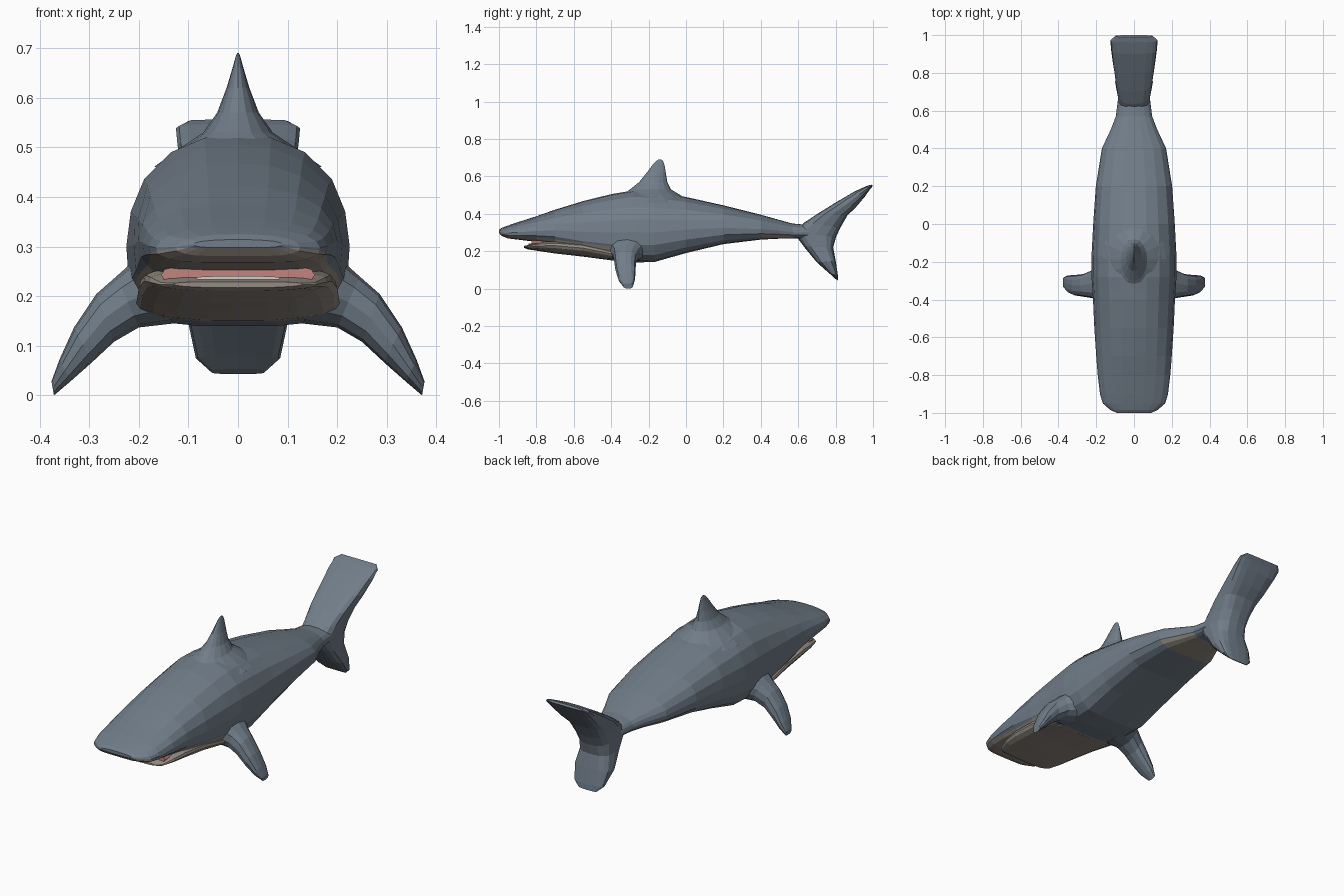
import bpy, bmesh, math
from mathutils import Vector

if "Cube" in bpy.data.objects:
    bpy.data.objects.remove(bpy.data.objects["Cube"])


def material(name, rgb):
    m = bpy.data.materials.new(name)
    m.diffuse_color = (*rgb, 1)
    m.use_nodes = True
    m.node_tree.nodes["Principled BSDF"].inputs["Base Color"].default_value = m.diffuse_color
    return m


SLATE = material("slate grey skin", (0.165, 0.205, 0.25))
BELLY = material("pale belly", (0.30, 0.265, 0.23))
PINK = material("mouth pink", (0.55, 0.23, 0.21))
TOOTH = material("tooth white", (0.65, 0.62, 0.58))


def loft(name, rings, mats, paint=None, cuts=()):
    """Skin a list of closed rings, cap the ends, cut colour lines and paint faces by a rule."""
    bm = bmesh.new()
    rows = [[bm.verts.new(p) for p in ring] for ring in rings]
    n = len(rows[0])
    for a, b in zip(rows, rows[1:]):
        for i in range(n):
            j = (i + 1) % n
            bm.faces.new((a[i], a[j], b[j], b[i]))
    bm.faces.new(rows[0])
    bm.faces.new(rows[-1])
    for co, no in cuts:
        geom = bm.verts[:] + bm.edges[:] + bm.faces[:]
        bmesh.ops.bisect_plane(bm, geom=geom, plane_co=co, plane_no=no, dist=1e-5)
    bmesh.ops.recalc_face_normals(bm, faces=bm.faces[:])
    if paint:
        for f in bm.faces:
            f.material_index = paint(f.calc_center_median())
    me = bpy.data.meshes.new(name)
    bm.to_mesh(me)
    bm.free()
    for m in mats:
        me.materials.append(m)
    ob = bpy.data.objects.new(name, me)
    bpy.context.collection.objects.link(ob)
    return ob


def oval(c, u, v, power=1.0, n=16):
    """Rounded ring around c with half axes u and v; lower power is boxier."""
    c, u, v = Vector(c), Vector(u), Vector(v)
    ring = []
    for i in range(n):
        t = 2 * math.pi * i / n
        a, b = math.cos(t), math.sin(t)
        ring.append(c + u * math.copysign(abs(a) ** power, a)
                    + v * math.copysign(abs(b) ** power, b))
    return ring


# Half cross-section (width fraction, height fraction), top to bottom
HALF = [(0, 1), (.3, .985), (.6, .91), (.84, .77), (.96, .6), (1, .42),
        (.98, .24), (.86, .1), (.68, .02), (.35, 0), (0, 0)]


def section(y, hw, zb, zt, flip=False):
    pts = HALF + [(-x, z) for x, z in HALF[-2:0:-1]]
    return [(x * hw, y, zb + (zt - zb) * (1 - z if flip else z)) for x, z in pts]


# Body: y, half width, underside, back
body = [(-1, .09, .298, .314), (-.985, .125, .281, .325), (-.95, .165, .268, .338),
        (-.9, .18, .262, .355), (-.8, .192, .25, .387), (-.7, .2, .232, .422),
        (-.55, .21, .185, .468), (-.4, .217, .152, .505), (-.28, .225, .14, .525),
        (-.17, .225, .142, .52), (0, .216, .19, .49), (.2, .202, .238, .445),
        (.4, .17, .262, .395), (.5, .123, .267, .367), (.57, .096, .268, .348),
        (.66, .085, .27, .34)]


def body_paint(c):
    front = c.y < -.37 and c.z < .29 - .12 * (c.y + .93)
    rear = .42 < c.y < .57 and c.z < .285
    return 1 if front or rear else 0


loft("body", [section(*s) for s in body], [SLATE, BELLY], body_paint,
     cuts=[((0, -.93, .29), (0, .12, 1)), ((0, -.37, 0), (0, 1, 0))])

# Lower jaw
jaw = [(-.865, .13, .217, .229), (-.845, .158, .21, .233), (-.78, .18, .2, .25),
       (-.7, .19, .188, .26), (-.55, .2, .171, .25), (-.39, .205, .15, .21)]
loft("lower_jaw", [section(*s, flip=True) for s in jaw], [BELLY])

# Mouth lining and teeth strip
loft("mouth_lining", [oval((0, y, .243), (.155, 0, 0), (0, 0, .02), .6)
                      for y in (-.825, -.6)], [PINK])
loft("teeth", [oval((0, y, .236), (.085, 0, 0), (0, 0, .0045), .6)
               for y in (-.842, -.78)], [TOOTH])

# Dorsal fin: height, leading y, trailing y, half width
dorsal = [(.46, -.4, .03, .17), (.5, -.345, -.03, .115), (.53, -.3, -.08, .07),
          (.57, -.25, -.1, .042), (.62, -.21, -.108, .023), (.66, -.18, -.115, .011),
          (.682, -.16, -.122, .005), (.69, -.148, -.132, .002)]
loft("dorsal_fin", [oval((0, (a + b) / 2, z), (w, 0, 0), (0, (b - a) / 2, 0))
                    for z, a, b, w in dorsal], [SLATE])

# Tail fluke: leading (y, z), trailing (y, z), half width, bottom to top
fluke = [((.797, .053), (.814, .043), .055), ((.77, .078), (.812, .072), .085),
         ((.70, .14), (.8, .15), .1), ((.63, .225), (.787, .22), .088),
         ((.575, .3), (.802, .275), .086), ((.635, .355), (.825, .325), .09),
         ((.70, .398), (.862, .39), .1), ((.8, .46), (.908, .435), .112),
         ((.9, .519), (.955, .49), .122), ((.962, .547), (.983, .53), .125),
         ((.99, .556), (1, .55), .1)]
rings = []
for (ay, az), (by, bz), w in fluke:
    rings.append(oval((0, (ay + by) / 2, (az + bz) / 2), (w, 0, 0),
                      (0, (by - ay) / 2, (bz - az) / 2), .65))
loft("tail_fluke", rings, [SLATE])

# Side fins: upper (x, z), lower (x, z), leading y, trailing y
flipper = [((.2, .28), (.13, .145), -.42, -.2), ((.245, .24), (.2, .137), -.392, -.245),
           ((.285, .205), (.25, .108), -.385, -.265), ((.33, .138), (.295, .066), -.378, -.27),
           ((.36, .072), (.338, .028), -.362, -.272), ((.376, .028), (.371, 0), -.335, -.283)]
for side, name in ((1, "right_side_fin"), (-1, "left_side_fin")):
    rings = []
    for (ax, az), (bx, bz), y0, y1 in flipper:
        rings.append(oval((side * (ax + bx) / 2, (y0 + y1) / 2, (az + bz) / 2),
                          (side * (ax - bx) / 2, 0, (az - bz) / 2),
                          (0, (y1 - y0) / 2, 0), .85, 12))
    loft(name, rings, [SLATE])
